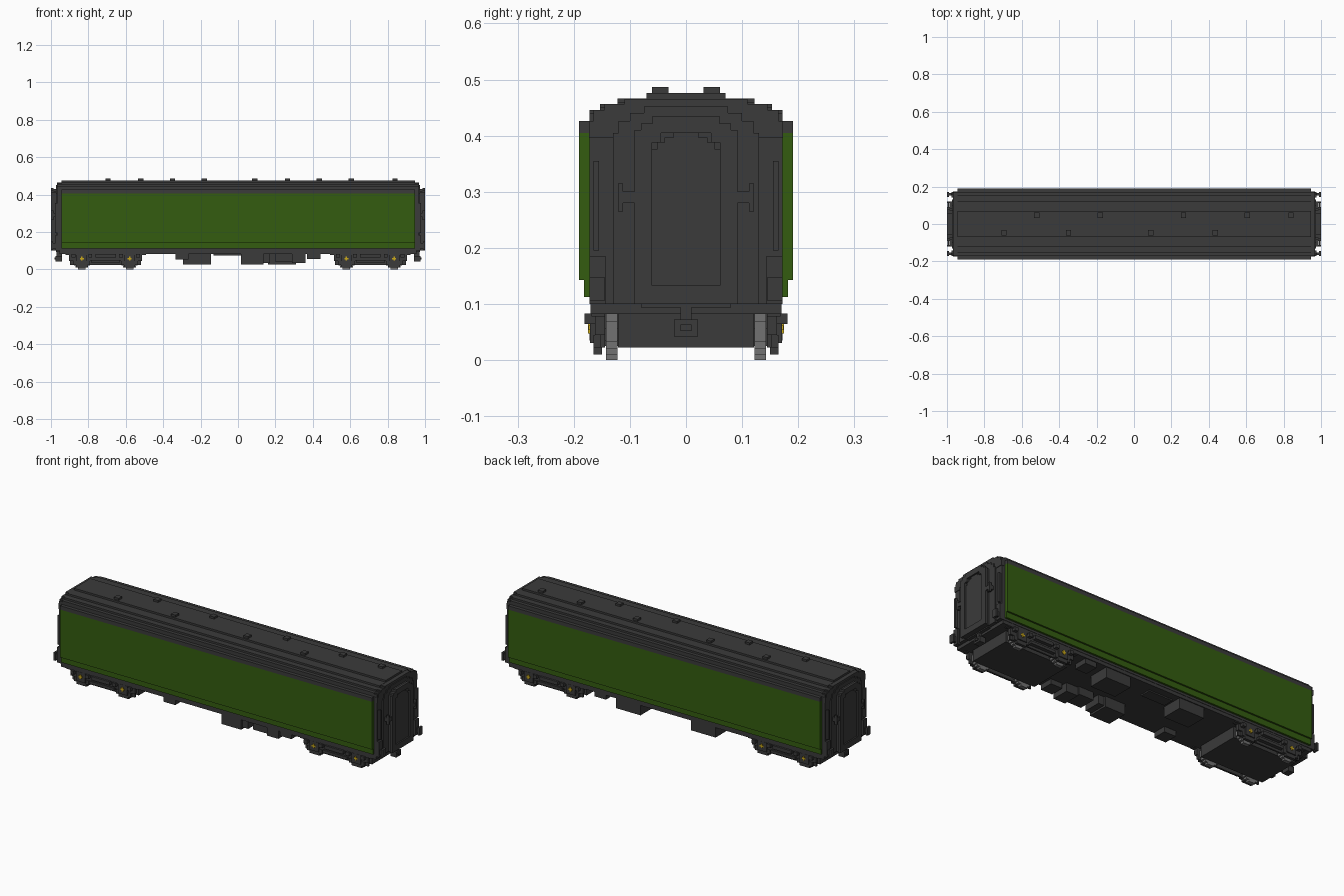
import bpy, bmesh

cube = bpy.data.objects.get("Cube")
if cube:
    bpy.data.objects.remove(cube, do_unlink=True)


def material(name, rgb):
    m = bpy.data.materials.new(name)
    m.use_nodes = True
    m.diffuse_color = (*rgb, 1)
    m.node_tree.nodes["Principled BSDF"].inputs["Base Color"].default_value = (*rgb, 1)
    return m


DARK = material("dark grey", (0.043, 0.043, 0.043))
GREEN = material("green paint", (0.034, 0.107, 0.005))
STEEL = material("wheel steel", (0.17, 0.17, 0.17))
YELLOW = material("yellow cap", (0.6, 0.4, 0.01))


def finish(name, bm, mat):
    bmesh.ops.recalc_face_normals(bm, faces=bm.faces)
    me = bpy.data.meshes.new(name)
    bm.to_mesh(me)
    bm.free()
    me.materials.append(mat)
    ob = bpy.data.objects.new(name, me)
    bpy.context.collection.objects.link(ob)
    return ob


def boxes(name, mat, spans):
    """One object from boxes given as (x0, x1, y0, y1, z0, z1)."""
    bm = bmesh.new()
    for x0, x1, y0, y1, z0, z1 in spans:
        vs = bmesh.ops.create_cube(bm, size=1)["verts"]
        for v in vs:
            v.co.x = (x0 + x1) / 2 + v.co.x * (x1 - x0)
            v.co.y = (y0 + y1) / 2 + v.co.y * (y1 - y0)
            v.co.z = (z0 + z1) / 2 + v.co.z * (z1 - z0)
    return finish(name, bm, mat)


def mirror(spans, axis):
    """Add copies mirrored across x (axis 0) or y (axis 1)."""
    out = list(spans)
    for s in spans:
        t = list(s)
        i = axis * 2
        t[i], t[i + 1] = -s[i + 1], -s[i]
        out.append(tuple(t))
    return out


def stepped(name, mat, x0, x1, z0, steps):
    """Extrude along x a stepped arch; steps are (half width, top z), going up."""
    half = []
    low = z0
    for w, z in steps:
        half += [(w, low), (w, z)]
        low = z
    pts = half + [(-w, z) for w, z in reversed(half)]
    bm = bmesh.new()
    f = bm.faces.new([bm.verts.new((x0, y, z)) for y, z in pts])
    ext = bmesh.ops.extrude_face_region(bm, geom=[f])["geom"]
    for v in ext:
        if isinstance(v, bmesh.types.BMVert):
            v.co.x = x1
    return finish(name, bm, mat)


# Body: green side shell around a slightly longer dark core
stepped("side_panels", GREEN, -0.945, 0.945, 0.112, [(0.182, 0.143), (0.191, 0.405)])
stepped("body_core", DARK, -0.965, 0.965, 0.10, [(0.172, 0.44), (0.153, 0.45), (0.122, 0.46)])
boxes("underframe", DARK, [(-0.955, 0.955, -0.17, 0.17, 0.082, 0.101)])

# Stepped roof
stepped("roof", DARK, -0.945, 0.945, 0.405,
        [(0.191, 0.426), (0.172, 0.446), (0.153, 0.456), (0.122, 0.466), (0.07, 0.476)])
stepped("roof_ends", DARK, -0.968, 0.968, 0.396,
        [(0.173, 0.426), (0.165, 0.446), (0.145, 0.456), (0.11, 0.465)])

# Roof vents in two staggered rows
vents = [(x, 0.046) for x in (-0.52, -0.18, 0.265, 0.605, 0.84)]
vents += [(x, -0.046) for x in (-0.695, -0.35, 0.09, 0.435)]
boxes("roof_vents", DARK, [(x - 0.014, x + 0.014, y - 0.015, y + 0.015, 0.47, 0.487) for x, y in vents])

# Ends: gangway, door, posts, buffers and coupling
for s, side in ((1, "left"), (-1, "right")):
    stepped("gangway_bellows_" + side, DARK, s * 0.96, s * 0.986, 0.10,
            [(0.085, 0.41), (0.075, 0.42), (0.06, 0.43)])
    stepped("end_arch_" + side, DARK, s * 0.96, s * 0.973, 0.10,
            [(0.13, 0.405), (0.12, 0.426), (0.10, 0.44), (0.075, 0.452)])
    stepped("gangway_door_" + side, DARK, s * 0.98, s * 0.992, 0.133,
            [(0.061, 0.375), (0.052, 0.388), (0.038, 0.397), (0.022, 0.405)])
frame = [(0.986, 1.0, 0.061, 0.092, 0.10, 0.41), (0.986, 1.0, 0.045, 0.08, 0.388, 0.422),
         (0.986, 1.0, 0.112, 0.121, 0.265, 0.315), (0.97, 0.986, 0.08, 0.121, 0.28, 0.30),
         (0.99, 0.998, 0.08, 0.121, 0.28, 0.30)]
boxes("gangway_frames", DARK, mirror(mirror(frame, 1)
      + [(0.986, 1.0, -0.06, 0.06, 0.405, 0.435), (0.986, 1.0, -0.061, 0.061, 0.10, 0.133)], 0))
boxes("end_handrails", DARK, mirror(mirror([(0.96, 0.978, 0.155, 0.165, 0.195, 0.355)], 1), 0))
buffers = [(0.95, 0.976, 0.143, 0.172, 0.10, 0.185), (0.97, 0.99, 0.152, 0.165, 0.112, 0.14),
           (0.988, 1.0, 0.145, 0.172, 0.105, 0.148)]
boxes("buffers", DARK, mirror(mirror(buffers, 1), 0))
boxes("couplings", DARK, mirror([(0.94, 0.975, -0.021, 0.021, 0.042, 0.072),
                                 (0.94, 0.97, -0.01, 0.01, 0.07, 0.10),
                                 (0.95, 0.98, -0.01, 0.01, 0.052, 0.063),
                                 (0.95, 0.972, -0.08, 0.08, 0.094, 0.112)], 0))

# Bogies: inner block, side frames, axle boxes, wheels and caps
for c, name in ((0.7075, "left"), (-0.7075, "right")):
    out = 1 if c > 0 else -1
    boxes("bogie_block_" + name, DARK, [(c - 0.19, c + 0.19, -0.121, 0.121, 0.022, 0.084)])
    parts = [(c - 0.215, c + 0.215, 0.144, 0.168, 0.078, 0.10),
             (c - 0.195, c + 0.195, 0.144, 0.162, 0.045, 0.08),
             (c - 0.075, c + 0.075, 0.144, 0.172, 0.035, 0.05),
             (c - 0.055, c + 0.055, 0.15, 0.181, 0.064, 0.083),
             (c - 0.19, c + 0.19, 0.144, 0.153, 0.022, 0.05)]
    wheels, caps = [], []
    for dx in (-0.1275, 0.1275):
        a = c + dx
        parts += [(a - 0.028, a + 0.028, 0.144, 0.171, 0.03, 0.082),
                  (a - 0.045, a + 0.045, 0.144, 0.165, 0.022, 0.045),
                  (a - 0.03, a + 0.03, 0.15, 0.165, 0.01, 0.03),
                  (a - 0.055, a - 0.035, 0.15, 0.181, 0.064, 0.083),
                  (a + 0.035, a + 0.055, 0.15, 0.181, 0.064, 0.083)]
        wheels += [(a - w, a + w, 0.122, 0.143, 0.051 - h, 0.051 + h)
                   for w, h in ((0.02, 0.051), (0.034, 0.041), (0.043, 0.031), (0.051, 0.018))]
        caps += [(a - 0.011, a + 0.011, 0.17, 0.174, 0.054, 0.062),
                 (a - 0.004, a + 0.004, 0.17, 0.1745, 0.047, 0.069)]
    boxes("bogie_frames_" + name, DARK, mirror(parts, 1))
    boxes("wheels_" + name, STEEL, mirror(wheels, 1))
    boxes("axle_caps_" + name, YELLOW, mirror(caps, 1))

# Equipment boxes hung beneath the floor
boxes("equipment_front", DARK, [(-0.335, -0.265, -0.165, -0.09, 0.053, 0.10),
                                (0.015, 0.135, -0.165, -0.05, 0.025, 0.10),
                                (0.135, 0.17, -0.155, -0.06, 0.035, 0.10),
                                (0.2, 0.29, -0.155, -0.06, 0.04, 0.10),
                                (0.29, 0.36, -0.165, -0.07, 0.035, 0.10),
                                (0.37, 0.44, -0.165, -0.09, 0.055, 0.10)])
boxes("equipment_back", DARK, [(-0.295, -0.145, 0.05, 0.165, 0.025, 0.10),
                               (-0.13, 0.015, 0.07, 0.13, 0.075, 0.10),
                               (0.16, 0.31, 0.05, 0.165, 0.025, 0.10),
                               (0.37, 0.44, 0.09, 0.165, 0.055, 0.10)])
